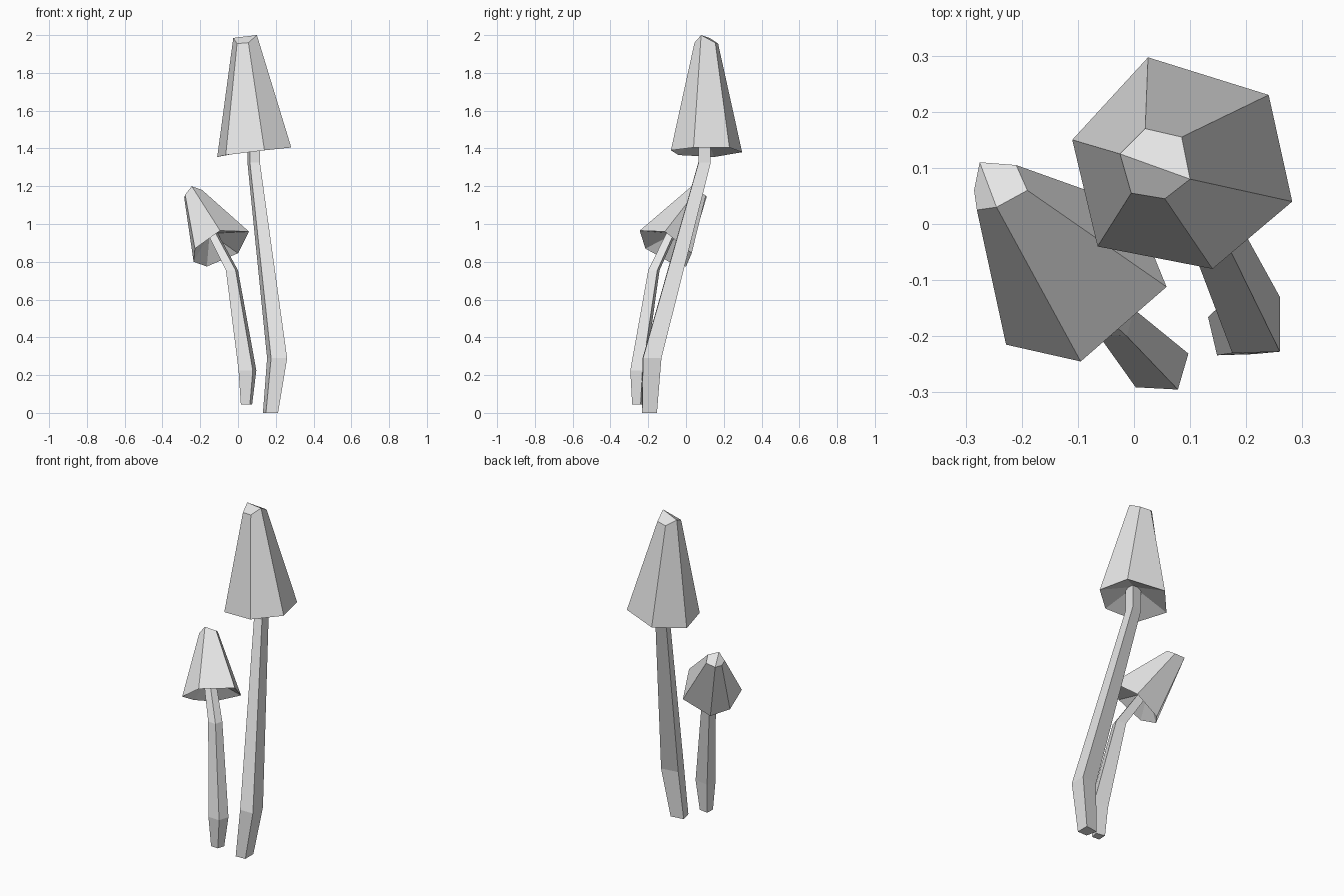
import bpy
import bmesh
from mathutils import Vector

default_cube = bpy.data.objects.get("Cube")
if default_cube:
    bpy.data.objects.remove(default_cube, do_unlink=True)

# One plain pale grey for everything
grey = bpy.data.materials.new("pale_grey")
grey.use_nodes = True
grey.diffuse_color = (0.8, 0.8, 0.8, 1)
grey.node_tree.nodes["Principled BSDF"].inputs["Base Color"].default_value = grey.diffuse_color


def finish(name, bm):
    """Turn a bmesh into a flat-shaded object with outward normals."""
    bmesh.ops.recalc_face_normals(bm, faces=bm.faces[:])
    mesh = bpy.data.meshes.new(name)
    bm.to_mesh(mesh)
    bm.free()
    mesh.materials.append(grey)
    obj = bpy.data.objects.new(name, mesh)
    bpy.context.scene.collection.objects.link(obj)
    return obj


def add_ring(bm, points):
    return [bm.verts.new(Vector(p)) for p in points]


def bridge(bm, lower, upper):
    count = len(lower)
    for i in range(count):
        j = (i + 1) % count
        bm.faces.new((lower[i], lower[j], upper[j], upper[i]))


def make_stem(name, section, stations):
    """Sweep a four-sided section; a station is a centre and two half widths."""
    bm = bmesh.new()
    rings = []
    for x, y, z, half_x, half_y in stations:
        rings.append(add_ring(bm, [(x + u * half_x, y + v * half_y, z) for u, v in section]))
    for lower, upper in zip(rings, rings[1:]):
        bridge(bm, lower, upper)
    bm.faces.new(rings[0])
    bm.faces.new(rings[-1])
    return finish(name, bm)


def make_cap(name, crown, rim, hollow):
    """Six-sided cap with a folded crown and a hollow underside."""
    bm = bmesh.new()
    top = add_ring(bm, crown)
    base = add_ring(bm, rim)
    bridge(bm, base, top)
    # Crown folded along a ridge between opposite corners
    bm.faces.new(top[:4])
    bm.faces.new(top[3:] + top[:1])
    # Underside rises to a point around the stem
    apex = bm.verts.new(Vector(hollow))
    for i, vert in enumerate(base):
        bm.faces.new((vert, base[(i + 1) % len(base)], apex))
    return finish(name, bm)


# Tall mushroom
make_stem(
    "tall_stem",
    section=[(-1, 0.7), (-0.6, -1), (1, -0.95), (1, 1)],
    stations=[
        (0.172, -0.194, 0, 0.04, 0.04),
        (0.207, -0.18, 0.29, 0.053, 0.05),
        (0.083, 0.098, 1.325, 0.033, 0.033),
        (0.083, 0.098, 1.47, 0.033, 0.033),
    ],
)
make_cap(
    "tall_cap",
    crown=[(-0.025, 0.125, 1.985), (0.02, 0.17, 1.955), (0.085, 0.155, 1.96),
           (0.1, 0.08, 2), (0.055, 0.045, 1.96), (-0.005, 0.055, 1.955)],
    rim=[(-0.11, 0.15, 1.355), (0.025, 0.297, 1.38), (0.24, 0.23, 1.405),
         (0.282, 0.04, 1.405), (0.14, -0.08, 1.39), (-0.065, -0.04, 1.365)],
    hollow=(0.085, 0.1, 1.47),
)

# Short mushroom, leaning over
make_stem(
    "short_stem",
    section=[(-1, -0.9), (0.6, -1), (1, 0.6), (-0.9, 1)],
    stations=[
        (0.045, -0.257, 0.045, 0.03, 0.028),
        (0.05, -0.255, 0.225, 0.047, 0.04),
        (-0.032, -0.17, 0.755, 0.032, 0.03),
        (-0.145, -0.07, 0.97, 0.027, 0.025),
    ],
)
make_cap(
    "short_cap",
    crown=[(-0.275, 0.11, 1.145), (-0.21, 0.105, 1.15), (-0.19, 0.06, 1.18),
           (-0.245, 0.03, 1.2), (-0.28, 0.025, 1.155), (-0.285, 0.06, 1.14)],
    rim=[(-0.165, 0, 0.775), (0, 0.03, 0.845), (0.058, -0.112, 0.96),
         (-0.095, -0.245, 0.965), (-0.228, -0.215, 0.87), (-0.235, -0.09, 0.8)],
    hollow=(-0.15, -0.06, 0.95),
)
